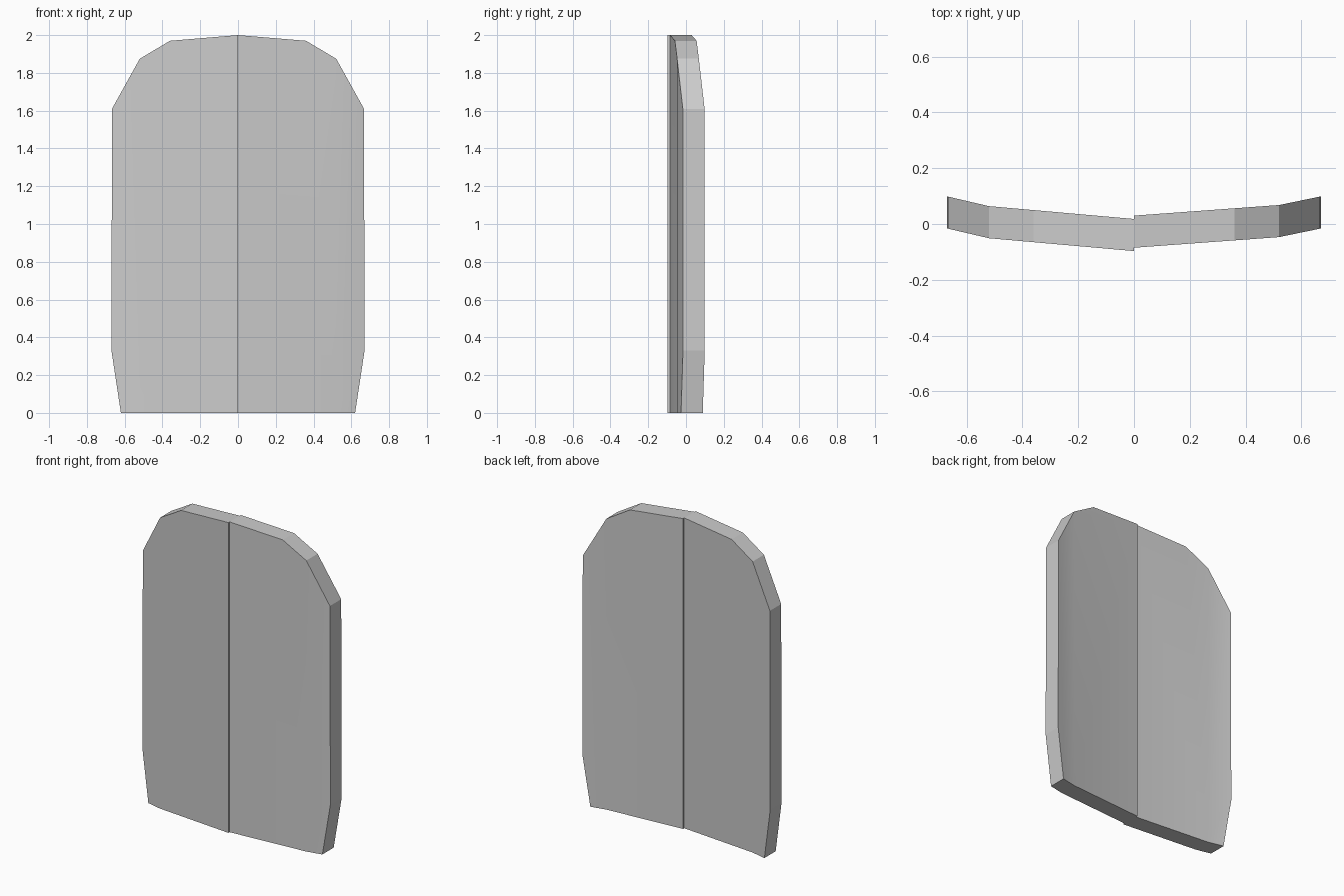
import bpy
import bmesh

cube = bpy.data.objects.get("Cube")
if cube:
    bpy.data.objects.remove(cube, do_unlink=True)

# Single grey material
grey = bpy.data.materials.new("light grey")
grey.use_nodes = True
grey.diffuse_color = (0.6, 0.6, 0.6, 1)
grey.node_tree.nodes["Principled BSDF"].inputs["Base Color"].default_value = (0.6, 0.6, 0.6, 1)

THICKNESS = 0.115

# Half outline (x, z), clockwise from the bottom of the centre seam
OUTLINE = [(0, 0), (0, 2), (0.36, 1.97), (0.52, 1.875), (0.667, 1.61),
           (0.67, 0.33), (0.62, 0), (0.52, 0)]
BEND = (3, 7)  # the panel folds back along the line joining these two points


def front_y(x, seam, bend):
    """Depth of the front surface: nearly flat, then folding back at the side."""
    if x <= 0.52:
        return seam + (bend - seam) * x / 0.52
    return bend + (-0.016 - bend) * (x - 0.52) / 0.15


def panel(name, side, seam, bend):
    bm = bmesh.new()
    layers = []
    for offset in (0, THICKNESS):
        layers.append([bm.verts.new((side * x, front_y(x, seam, bend) + offset, z))
                       for x, z in OUTLINE])
    # Front and back surfaces, split at the fold and softly shaded
    a, b = BEND
    for verts in layers:
        for loop in (verts[:a + 1] + verts[b:], verts[a:b + 1]):
            bm.faces.new(loop).smooth = True
    # Flat rim, including the seam wall
    n = len(OUTLINE)
    front, back = layers
    for i in range(n):
        j = (i + 1) % n
        bm.faces.new((front[i], front[j], back[j], back[i])).smooth = False
        for verts in layers:
            bm.edges.get((verts[i], verts[j])).smooth = False
    bmesh.ops.recalc_face_normals(bm, faces=bm.faces)
    mesh = bpy.data.meshes.new(name)
    bm.to_mesh(mesh)
    bm.free()
    mesh.materials.append(grey)
    obj = bpy.data.objects.new(name, mesh)
    bpy.context.collection.objects.link(obj)


# The two halves meet at the centre with a small step in depth
panel("left_panel", 1, -0.085, -0.047)
panel("right_panel", -1, -0.097, -0.051)
